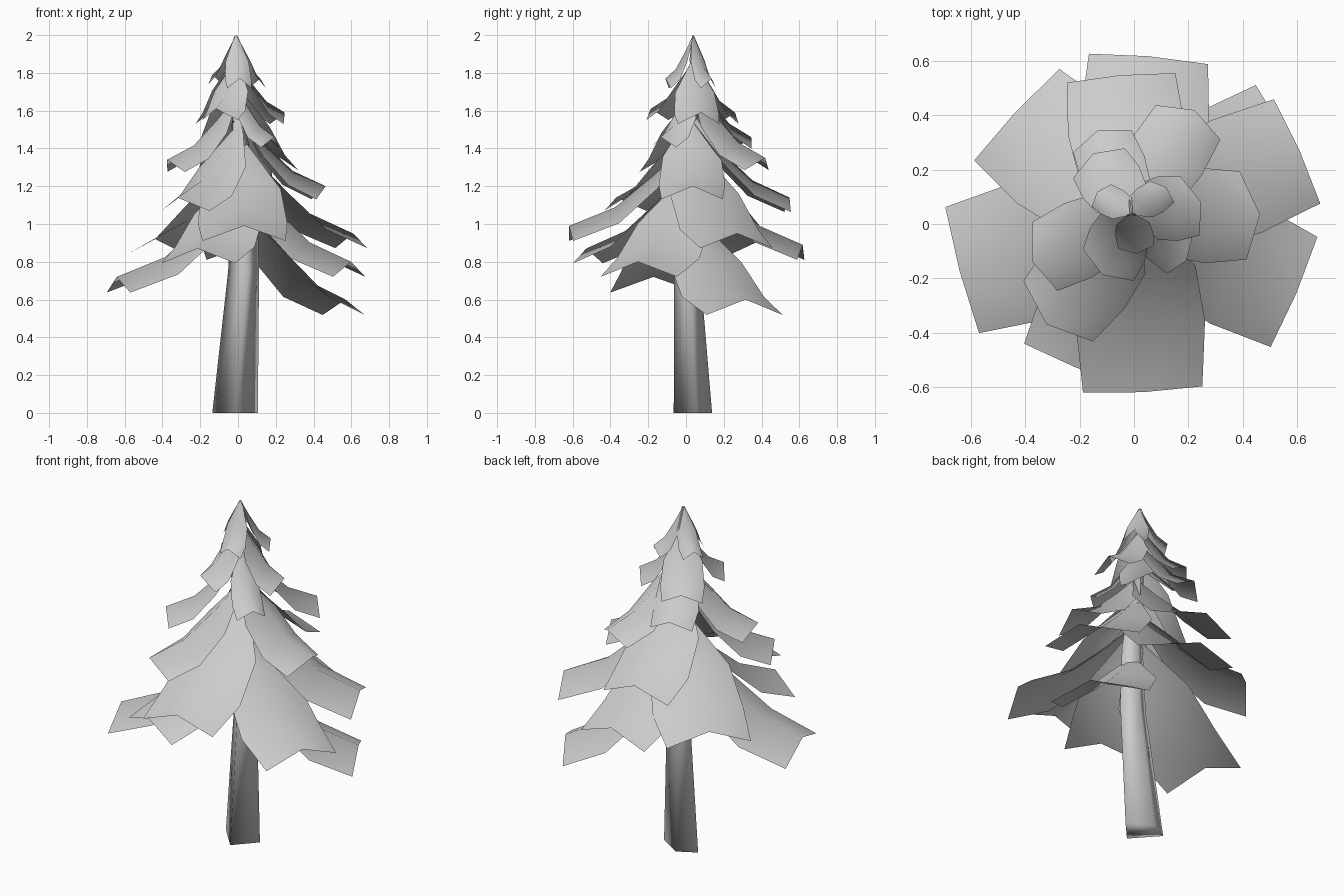
import bpy
import bmesh
from math import radians, cos, sin
from mathutils import Vector

cube = bpy.data.objects.get("Cube")
if cube:
    bpy.data.objects.remove(cube, do_unlink=True)

grey = bpy.data.materials.new("plain_grey")
grey.use_nodes = True
colour = (0.6, 0.6, 0.6, 1)
grey.diffuse_color = colour
grey.node_tree.nodes["Principled BSDF"].inputs["Base Color"].default_value = colour


def make_object(name, bm):
    for face in bm.faces:
        face.smooth = True
    mesh = bpy.data.meshes.new(name)
    bm.to_mesh(mesh)
    bm.free()
    mesh.materials.append(grey)
    obj = bpy.data.objects.new(name, mesh)
    bpy.context.collection.objects.link(obj)


def bridge(bm, lower, upper, closed):
    count = len(lower)
    for i in range(count if closed else count - 1):
        j = (i + 1) % count
        bm.faces.new((lower[i], lower[j], upper[j], upper[i]))


# Trunk: leaning four-cornered stem, given as centre and scale of each ring
TRUNK = [
    (Vector((-0.015, 0.035, 0)), 1),
    (Vector((0.03, 0.005, 0.75)), 0.68),
    (Vector((0.035, 0.01, 1.1)), 0.56),
    (Vector((-0.01, 0.04, 1.75)), 0.17),
]
CORNERS = [Vector(c) for c in ((-0.121, 0.046, 0), (0.01, -0.1, 0), (0.12, 0.02, 0), (-0.016, 0.103, 0))]
TOP = Vector((-0.01, 0.038, 2))


def stem_axis(z):
    """Centre of the stem at a height."""
    for (low, _), (high, _) in zip(TRUNK, TRUNK[1:]):
        if z <= high.z:
            return low.lerp(high, (z - low.z) / (high.z - low.z))
    return Vector((TOP.x, TOP.y, z))


bm = bmesh.new()
rings = [[bm.verts.new(centre + corner * scale) for corner in CORNERS] for centre, scale in TRUNK]
for lower, upper in zip(rings, rings[1:]):
    bridge(bm, lower, upper, True)
bm.faces.new(rings[0][::-1])
bm.faces.new(rings[-1])
make_object("trunk", bm)


# Branches: drooping ridged sheets that flare out from the stem
def branch(name, azimuth, reach, half_width, tip_z):
    angle = radians(azimuth)
    out = Vector((cos(angle), sin(angle), 0))
    side = Vector((-out.y, out.x, 0))
    tip = out * reach + Vector((0, 0, tip_z))
    root = TOP if tip_z > 1.7 else stem_axis(tip_z + 0.14 + 0.5 * reach)
    rise = root.z - tip_z
    droop = 0.04 + 0.18 * half_width
    setback = 0.01 if reach > 0.53 else 0.38 * half_width
    bm = bmesh.new()
    rows = []
    # distance along, share of the rise, share of the width
    for t, lift, spread in ((0, 1, 0.15), (0.3, 0.6, 0.95), (0.62, 0.22, 1.08), (1, 0, 1)):
        ridge = root.lerp(tip, t)
        ridge.z = tip_z + rise * lift
        edge = ridge - out * setback * t - Vector((0, 0, droop * spread))
        wing = side * half_width * spread
        rows.append([bm.verts.new(p) for p in (edge + wing, ridge, edge - wing)])
    for inner, outer in zip(rows, rows[1:]):
        bridge(bm, inner, outer, False)
    bm.normal_update()
    if sum(f.normal.z for f in bm.faces) < 0:
        bmesh.ops.reverse_faces(bm, faces=bm.faces)
    make_object(name, bm)


# azimuth, reach, half width, tip height
TIERS = {
    "lower_branch": [
        (29, 0.65, 0.23, 0.6), (195, 0.665, 0.24, 0.72), (-23, 0.65, 0.22, 0.8),
        (248, 0.57, 0.21, 0.87), (85, 0.62, 0.22, 0.89), (137, 0.6, 0.23, 0.92),
        (24, 0.667, 0.21, 0.95), (273, 0.62, 0.22, 0.99),
    ],
    "middle_branch": [
        (95, 0.55, 0.2, 1.14), (229, 0.49, 0.17, 1.14), (4.5, 0.465, 0.163, 1.2),
        (200, 0.4, 0.135, 1.34), (62, 0.475, 0.135, 1.35), (111, 0.37, 0.115, 1.46),
        (-35, 0.235, 0.08, 1.46),
    ],
    "upper_branch": [
        (18, 0.26, 0.115, 1.59), (238, 0.22, 0.11, 1.61), (120, 0.3, 0.11, 1.59),
        (49, 0.18, 0.06, 1.77), (139, 0.18, 0.055, 1.79), (275, 0.11, 0.065, 1.77),
    ],
}
for tier, branches in TIERS.items():
    for number, spec in enumerate(branches, 1):
        branch(f"{tier}_{number}", *spec)
